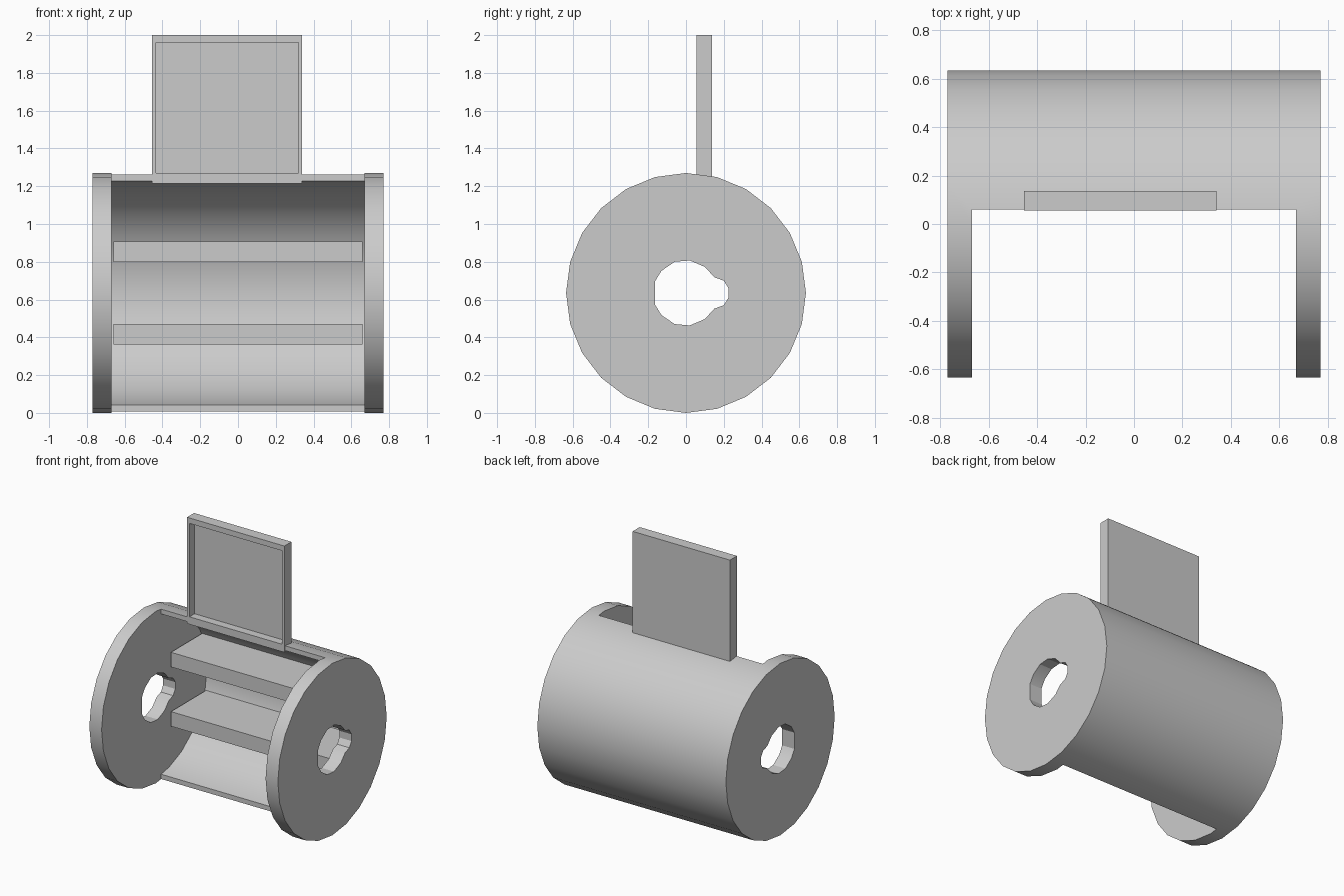
import bpy, bmesh
from math import sin, cos, pi, radians, sqrt

if "Cube" in bpy.data.objects:
    bpy.data.objects.remove(bpy.data.objects["Cube"])

grey = bpy.data.materials.new("plain grey")
grey.use_nodes = True
colour = (0.6, 0.6, 0.6, 1)
grey.diffuse_color = colour
grey.node_tree.nodes["Principled BSDF"].inputs["Base Color"].default_value = colour

R = 0.635        # drum radius, also the height of its axis
WALL = 0.04      # shell thickness
CUT = 0.06       # y where the shell opens to the front
SIDES = 24


def extrude_x(name, profile, x0, x1):
    """Solid made from a (y, height above axis) outline drawn out along x."""
    bm = bmesh.new()
    face = bm.faces.new([bm.verts.new((x0, y, R + h)) for y, h in profile])
    new = bmesh.ops.extrude_face_region(bm, geom=[face])["geom"]
    bmesh.ops.translate(bm, vec=(x1 - x0, 0, 0),
                        verts=[v for v in new if isinstance(v, bmesh.types.BMVert)])
    bmesh.ops.recalc_face_normals(bm, faces=bm.faces)
    mesh = bpy.data.meshes.new(name)
    bm.to_mesh(mesh)
    bm.free()
    mesh.materials.append(grey)
    obj = bpy.data.objects.new(name, mesh)
    bpy.context.collection.objects.link(obj)
    return obj


def box(name, x0, x1, y0, y1, z0, z1):
    outline = [(y0, z0 - R), (y1, z0 - R), (y1, z1 - R), (y0, z1 - R)]
    return extrude_x(name, outline, x0, x1)


def carve(obj, cutter):
    """Subtract the cutter for good, then discard it."""
    cutter.hide_render = True
    mod = obj.modifiers.new("carve", "BOOLEAN")
    mod.operation = "DIFFERENCE"
    mod.solver = "EXACT"
    mod.object = cutter
    bpy.ops.object.select_all(action="DESELECT")
    bpy.context.view_layer.objects.active = obj
    obj.select_set(True)
    bpy.ops.object.modifier_apply(modifier=mod.name)
    bpy.data.objects.remove(cutter)


def ring(radius, first, last):
    steps = [2 * pi * i / SIDES for i in range(first, last)]
    return [(radius * sin(a), radius * cos(a)) for a in steps]


# Drum: solid cylinder hollowed to two end discs and a rear half shell
drum = extrude_x("drum", ring(R, 0, SIDES), -0.77, 0.77)
inner = R - WALL
lip = sqrt(inner ** 2 - CUT ** 2)
cavity = [(-1, 1), (CUT, 1), (CUT, lip)] + ring(inner, 1, SIDES // 2)
cavity += [(CUT, -lip), (CUT, -1), (-1, -1)]
carve(drum, extrude_x("cavity_cutter", cavity, -0.67, 0.67))

# Keyhole through both discs, symmetric about the axis height
upper = [(-0.165, 0.06), (-0.13, 0.117), (-0.06, 0.165), (0.02, 0.172),
         (0.1, 0.138), (0.15, 0.083), (0.2, 0.065), (0.225, 0.025)]
keyhole = upper + [(y, -h) for y, h in reversed(upper)]
carve(drum, extrude_x("keyhole_cutter", keyhole, -1, 1))

bpy.ops.object.select_all(action="DESELECT")
drum.select_set(True)
bpy.context.view_layer.objects.active = drum
bpy.ops.object.shade_smooth_by_angle(angle=radians(25))

# Two shelves growing from the inside of the shell
for name, side in (("upper_shelf", 1), ("lower_shelf", -1)):
    outline = [(0.16, 0.165), (0.16, 0.273), (0.55, 0.273), (0.59, 0.165)]
    extrude_x(name, [(y, side * h) for y, h in outline], -0.66, 0.66)

# Upright panel with a shallow recess in its front
panel = box("upright_panel", -0.455, 0.34, 0.055, 0.137, 1.215, 2)
carve(panel, box("recess_cutter", -0.435, 0.32, 0, 0.115, 1.27, 1.96))
